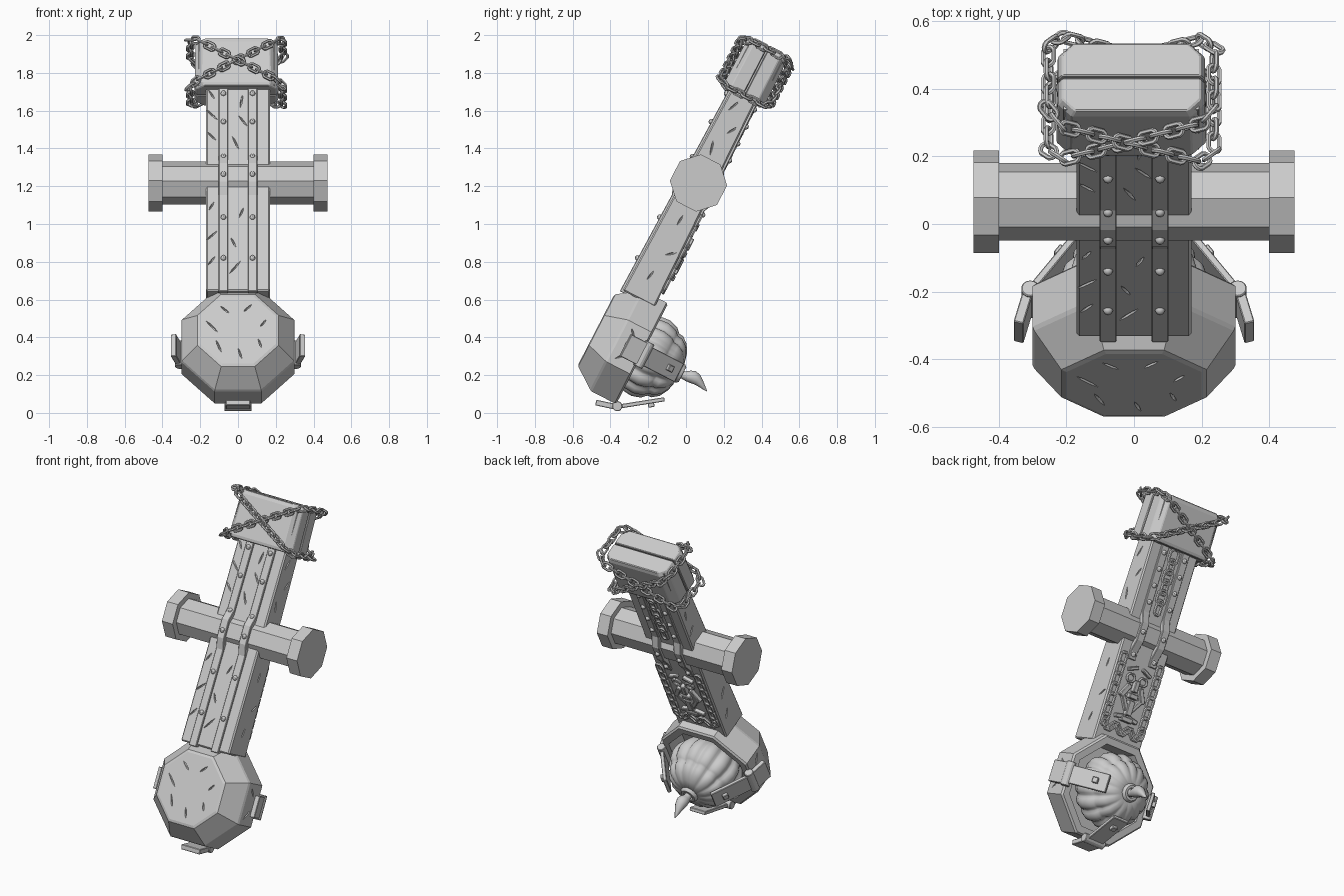
import bpy, bmesh, math, random
from math import sin, cos, pi, radians
from mathutils import Matrix, Vector

random.seed(4)
old = bpy.data.objects.get("Cube")
if old:
    bpy.data.objects.remove(old, do_unlink=True)

grey = bpy.data.materials.new("plain_grey")
grey.use_nodes = True
grey.diffuse_color = (0.6, 0.6, 0.6, 1)
grey.node_tree.nodes["Principled BSDF"].inputs["Base Color"].default_value = (0.6, 0.6, 0.6, 1)

# Leaning frame: x across, y towards the back, z along the shaft, origin at the crossbar
FRAME = Matrix.Translation((0, 0.066, 1.217)) @ Matrix.Rotation(radians(-27.3), 4, 'X')
HEAD_Z = -0.94
TOP_X = -0.008


def finish(bm, name, bevel=0, smooth=False):
    bmesh.ops.recalc_face_normals(bm, faces=bm.faces[:])
    me = bpy.data.meshes.new(name)
    if smooth:
        for f in bm.faces:
            f.smooth = True
    bm.to_mesh(me)
    bm.free()
    if smooth:
        me.set_sharp_from_angle(angle=radians(40))
    me.materials.append(grey)
    ob = bpy.data.objects.new(name, me)
    bpy.context.collection.objects.link(ob)
    ob.matrix_world = FRAME
    if bevel:
        mod = ob.modifiers.new("soft_edges", 'BEVEL')
        mod.width = bevel
        mod.limit_method = 'ANGLE'
    return ob


def loft(bm, rings, closed=False):
    rows = [[bm.verts.new(p) for p in ring] for ring in rings]
    n = len(rows[0])
    pairs = list(zip(rows, rows[1:])) + ([(rows[-1], rows[0])] if closed else [])
    for a, b in pairs:
        for i in range(n):
            j = (i + 1) % n
            bm.faces.new((a[i], a[j], b[j], b[i]))
    if not closed:
        bm.faces.new(rows[0][::-1])
        bm.faces.new(rows[-1])


def turned(bm, profile, sides, shape=lambda a, r: r):
    """Rings (radius, depth, drop) around the head's axis."""
    loft(bm, [[Vector((shape(a, r) * cos(a), y, HEAD_Z + d + shape(a, r) * sin(a)))
               for a in [2 * pi * (i + 0.5) / sides for i in range(sides)]]
              for r, y, d in profile])


def prism(bm, outline, x0, x1):
    """Outline of (depth, height) points, extruded across."""
    loft(bm, [[Vector((x, y, z)) for y, z in outline] for x in (x0, x1)])


def box(bm, centre, size, rot=Matrix()):
    bmesh.ops.create_cube(bm, size=1, matrix=Matrix.Translation(centre) @ rot @ Matrix.Diagonal((*size, 1)))


def link(bm, mat, length, width, wire, steps=12):
    """Rounded chain link, long in x and flat in xy."""
    rings = []
    for i in range(steps):
        a = 2 * pi * (i + 0.5) / steps
        out = Vector((cos(a), sin(a), 0))
        mid = Vector((math.copysign(length - width, out.x) + width * out.x, width * out.y, 0))
        rings.append([mat @ (mid + wire * (out * cos(b) + Vector((0, 0, sin(b)))))
                      for b in [2 * pi * k / 6 for k in range(6)]])
    loft(bm, rings, closed=True)


def scratch(ob, spots):
    """Carve slim nicks; each spot is a centre and the axis facing out."""
    bm = bmesh.new()
    for centre, axis in spots:
        turn = Matrix.Rotation(random.uniform(-0.9, 0.9), 4, axis)
        size = [0.006, 0.006, random.uniform(0.025, 0.05)]
        size['XYZ'.index(axis)] = 0.012
        bmesh.ops.create_icosphere(bm, subdivisions=1, radius=1,
                                   matrix=Matrix.Translation(centre) @ turn @ Matrix.Diagonal((*size, 1)))
    cutter = finish(bm, "nick_cutter")
    cutter.hide_render = True
    mod = ob.modifiers.new("nicks", 'BOOLEAN')
    mod.operation, mod.object, mod.solver = 'DIFFERENCE', cutter, 'EXACT'
    bpy.context.view_layer.objects.active = ob
    bpy.ops.object.modifier_apply(modifier=mod.name)
    bpy.data.objects.remove(cutter, do_unlink=True)


def half_depth(z):
    return 0.095 - (z + 0.68) * 0.019


# Tapered shaft
bm = bmesh.new()
loft(bm, [[Vector((sx * 0.17, sy * half_depth(z), z)) for sx, sy in ((-1, -1), (1, -1), (1, 1), (-1, 1))]
          for z in (-0.69, 0.56)])
bmesh.ops.bevel(bm, geom=bm.edges[:], offset=0.008, affect='EDGES', segments=1)
shaft = finish(bm, "shaft")
spots = []
for z in (-0.55, -0.4, -0.22, 0.2, 0.33, 0.45):
    spots.append(((random.uniform(-0.03, 0.03), -half_depth(z), z), 'Y'))
    spots.append(((random.choice((-1, 1)) * 0.14, -half_depth(z), z + 0.04), 'Y'))
    spots += [((s * 0.17, random.uniform(-0.05, 0.05), z), 'X') for s in (-1, 1)]
scratch(shaft, spots)

# Octagonal crossbar with thicker ends
def octagon(bm, radius, x0, x1):
    prism(bm, [(radius * cos(a), radius * sin(a)) for a in [pi * (i + 0.5) / 4 for i in range(8)]], x0, x1)

bm = bmesh.new()
octagon(bm, 0.115, -0.42, 0.42)
finish(bm, "crossbar")
bm = bmesh.new()
for s in (-1, 1):
    octagon(bm, 0.152, s * 0.4, s * 0.475)
finish(bm, "crossbar_ends")

# Metal straps that bend over the crossbar, front and back, with rivets
def strap_depth(z):
    return max(half_depth(z) + 0.012, 0.122 if abs(z) <= 0.06 else 0)

for side, name, low, rivets in ((-1, "front", -0.7, (0.49, 0.32, 0.11, -0.01, -0.255, -0.5)),
                                (1, "back", -0.17, (0.48, 0.38, 0.28, 0.18, 0.0, -0.14))):
    path = [(z, strap_depth(z)) for z in (low, -0.12, -0.055, 0.055, 0.12, 0.55)]
    outline = [(side * d, z) for z, d in path] + [(side * (d - 0.03), z) for z, d in path[::-1]]
    bm = bmesh.new()
    for x in (-0.077, 0.077):
        prism(bm, outline, x - 0.025, x + 0.025)
    finish(bm, name + "_straps", 0.003)
    bm = bmesh.new()
    for x in (-0.077, 0.077):
        for z in rivets:
            bmesh.ops.create_uvsphere(bm, u_segments=8, v_segments=6, radius=0.015,
                                      matrix=Matrix.Translation((x, side * strap_depth(z), z)))
    finish(bm, name + "_rivets", smooth=True)

# Carved back ornament: knotwork border, braid and a central masked figure
FLAT = Matrix.Rotation(pi / 2, 4, 'X')

def flat_link(bm, x, z, angle, length, width):
    link(bm, Matrix.Translation((x, half_depth(z) + 0.008, z)) @ FLAT @ Matrix.Rotation(angle, 4, 'Z'),
         length, width, 0.009, 8)

bm = bmesh.new()
for i in range(7):
    for x in (-0.135, 0.135):
        flat_link(bm, x, -0.18 - i * 0.062, pi / 2, 0.036, 0.022)
for i in range(6):
    flat_link(bm, -0.125 + i * 0.05, -0.575, 0.8 if i % 2 else -0.8, 0.034, 0.014)
finish(bm, "knotwork_border", smooth=True)

bm = bmesh.new()
for i in range(6):
    flat_link(bm, 0, 0.17 + i * 0.062, pi / 2, 0.045, 0.032 if i % 2 else 0.02)
finish(bm, "upper_braid", smooth=True)

bm = bmesh.new()
for s in (-1, 1):
    flat_link(bm, s * 0.045, -0.27, 0, 0.028, 0.024)
    for x, z, sx, sz, tilt in ((0.05, -0.215, 0.07, 0.02, 0.4), (0.06, -0.35, 0.03, 0.09, -0.5),
                               (0.04, -0.42, 0.025, 0.09, 0.6), (0.045, -0.5, 0.07, 0.025, 0.2)):
        box(bm, (s * x, half_depth(z) + 0.005, z), (sx, 0.035, sz), Matrix.Rotation(s * tilt, 4, 'Y'))
for z, w, h in ((-0.31, 0.03, 0.07), (-0.37, 0.06, 0.03), (-0.44, 0.04, 0.09), (-0.51, 0.08, 0.03)):
    box(bm, (0, half_depth(z) + 0.01, z), (w, 0.04, h))
finish(bm, "masked_figure", 0.004)

# Split block on top, each half with clipped corners
bm = bmesh.new()
for s in (-1, 1):
    plan = [(-0.222, 0.004), (-0.222, 0.08), (-0.18, 0.122), (0.18, 0.122), (0.222, 0.08), (0.222, 0.004)]
    loft(bm, [[Vector((TOP_X + x * k, s * y * k, z)) for x, y in plan]
              for z, k in ((0.52, 0.95), (0.54, 1), (0.78, 0.98), (0.805, 0.92))])
block = finish(bm, "top_block", 0.004)
bm = bmesh.new()
box(bm, (TOP_X, 0, 0.66), (0.4, 0.2, 0.26))
finish(bm, "block_core")

# Two tilted chain loops that cross on the front and back of the block
corners = [(-0.245, -0.1), (-0.205, -0.14), (0.205, -0.14), (0.245, -0.1),
           (0.245, 0.1), (0.205, 0.14), (-0.205, 0.14), (-0.245, 0.1)]
bm = bmesh.new()
for slope in (-0.56, 0.56):
    pts = [Vector((TOP_X + x, y * (1.0 if slope > 0 else 1.07), 0.66 + slope * x)) for x, y in corners]
    edges = list(zip(pts, pts[1:] + pts[:1]))
    total = sum((b - a).length for a, b in edges)
    count = 36
    for i in range(count):
        dist = total * i / count
        for a, b in edges:
            if dist <= (b - a).length:
                break
            dist -= (b - a).length
        along = (b - a).normalized()
        mat = Matrix.Translation(a + along * dist) @ along.to_track_quat('X', 'Z').to_matrix().to_4x4()
        link(bm, mat @ Matrix.Rotation(pi / 2 * (i % 2) + 0.4, 4, 'X'), 0.031, 0.018, 0.0075)
finish(bm, "crossed_chains", smooth=True)

# Octagonal dish head, open at the back
flat = 1 / cos(pi / 8)
bm = bmesh.new()
turned(bm, [(r * flat, y, 0) for r, y in ((0.2, -0.125), (0.215, -0.12), (0.295, -0.008), (0.3, 0.005),
                                          (0.3, 0.14), (0.29, 0.15), (0.25, 0.15), (0.235, 0.04))], 8)
head = finish(bm, "dish_head")
spots = []
for i in range(7):
    a = i * 2 * pi / 7 + 0.3
    spots.append(((0.14 * cos(a), -0.124, HEAD_Z + 0.14 * sin(a)), 'Y'))
for s in (-1, 1):
    spots += [((s * 0.3, 0.06, HEAD_Z + d), 'X') for d in (-0.06, 0.07)]
scratch(head, spots)

# Ribbed gourd bulb sitting in the dish
bm = bmesh.new()
lobes = 14
profile = [(0.12, 0.04), (0.19, 0.09), (0.22, 0.15), (0.225, 0.2), (0.21, 0.25), (0.195, 0.265),
           (0.185, 0.275), (0.182, 0.3), (0.155, 0.335), (0.11, 0.36), (0.06, 0.372), (0.03, 0.36)]
turned(bm, [(r, y, 0) for r, y in profile], lobes * 8,
       lambda a, r: r * (0.86 + 0.14 * abs(sin(a * lobes / 2)) ** 0.5))
finish(bm, "ribbed_bulb", smooth=True)

# Collar and curling stem
bm = bmesh.new()
turned(bm, [(0.055, 0.35, 0), (0.055, 0.378, 0), (0.045, 0.39, 0), (0.03, 0.39, 0), (0.028, 0.37, 0)], 16)
finish(bm, "stem_collar", smooth=True)
bm = bmesh.new()
turned(bm, [(0.024, 0.365, 0), (0.022, 0.395, 0), (0.032, 0.42, 0.008), (0.036, 0.445, 0.014),
            (0.03, 0.475, 0.012), (0.019, 0.505, 0.0), (0.009, 0.53, -0.012), (0.002, 0.545, -0.018)], 12)
finish(bm, "curling_stem", smooth=True)

# Three hinged clamps: left, right and bottom
def plate(bm, a, b, thick, width, mat):
    (r0, y0), (r1, y1) = a, b
    size = (math.hypot(r1 - r0, y1 - y0), thick, width)
    box_mat = mat @ Matrix.Translation(((r0 + r1) / 2, (y0 + y1) / 2, 0)) \
        @ Matrix.Rotation(math.atan2(y1 - y0, r1 - r0), 4, 'Z') @ Matrix.Diagonal((*size, 1))
    bmesh.ops.create_cube(bm, size=1, matrix=box_mat)

for name, angle in (("left", 0), ("right", pi), ("bottom", pi / 2)):
    mat = Matrix.Translation((0, 0, HEAD_Z)) @ Matrix.Rotation(angle, 4, 'Y')
    bm = bmesh.new()
    plate(bm, (0.312, 0.16), (0.342, 0.05), 0.03, 0.13, mat)
    plate(bm, (0.3, 0.175), (0.16, 0.365), 0.022, 0.11, mat)
    plate(bm, (0.225, 0.3), (0.205, 0.327), 0.034, 0.034, mat)
    bmesh.ops.create_cone(bm, cap_ends=True, segments=14, radius1=0.027, radius2=0.027, depth=0.145,
                          matrix=mat @ Matrix.Translation((0.307, 0.16, 0)))
    finish(bm, name + "_clamp", 0.003)
